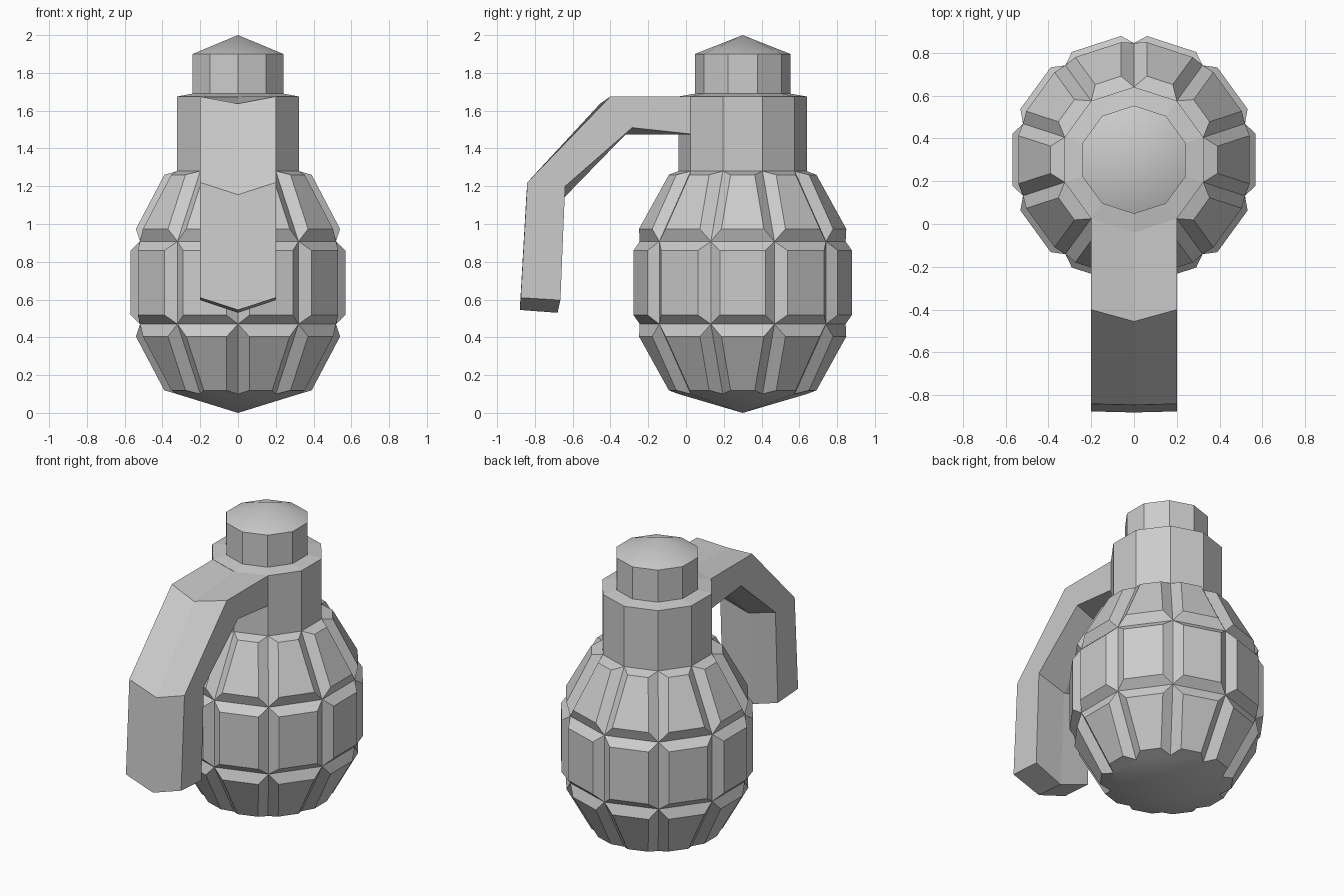
import bpy, bmesh, math

if "Cube" in bpy.data.objects:
    bpy.data.objects.remove(bpy.data.objects["Cube"])

SIDES, AXIS_Y = 10, 0.30


def finish(bm, name):
    bmesh.ops.recalc_face_normals(bm, faces=bm.faces)
    mesh = bpy.data.meshes.new(name)
    bm.to_mesh(mesh)
    bm.free()
    obj = bpy.data.objects.new(name, mesh)
    bpy.context.collection.objects.link(obj)
    return obj


def lathe(name, profile, panel_bands=()):
    """Spin (radius, z) points, bottom to top; raise panels on chosen bands."""
    bm = bmesh.new()
    rings = []
    for r, z in profile:
        if r == 0:
            rings.append([bm.verts.new((0, AXIS_Y, z))] * SIDES)
        else:
            angles = [math.tau * k / SIDES - math.pi / 2 for k in range(SIDES)]
            rings.append([bm.verts.new((r * math.cos(a), AXIS_Y + r * math.sin(a), z))
                          for a in angles])
    panels = []
    for i, (low, high) in enumerate(zip(rings, rings[1:])):
        for k in range(SIDES):
            n = (k + 1) % SIDES
            corners = list(dict.fromkeys((low[k], low[n], high[n], high[k])))
            face = bm.faces.new(corners)
            face.smooth = len(corners) == 3   # cone tips are smooth
            if i in panel_bands:
                panels.append(face)
    bm.normal_update()
    if panels:
        bmesh.ops.inset_individual(bm, faces=panels, thickness=0.048, depth=0.05,
                                   use_even_offset=True)
    return finish(bm, name)


# Segmented body, neck and top cap
lathe("body", [(0, 0), (0.34, 0.10), (0.545, 0.47), (0.545, 0.908), (0.34, 1.28)],
      panel_bands=(1, 2, 3))
lathe("neck", [(0.34, 1.28), (0.34, 1.675), (0.253, 1.69)])
lathe("top_cap", [(0.253, 1.69), (0.253, 1.90), (0, 2.0)])

# Bent lever: each station gives (y, z) of side outer, centre outer,
# centre inner and side inner edges
stations = [
    [(0.04, 1.675), (-0.02, 1.675), (-0.02, 1.475), (0.04, 1.475)],
    [(-0.40, 1.675), (-0.455, 1.637), (-0.33, 1.475), (-0.285, 1.51)],
    [(-0.84, 1.22), (-0.845, 1.155), (-0.645, 1.14), (-0.64, 1.20)],
    [(-0.875, 0.61), (-0.88, 0.545), (-0.68, 0.53), (-0.665, 0.597)],
]
bm = bmesh.new()
loops = []
for so, co, ci, si in stations:
    section = [(-0.2, *so), (0, *co), (0.2, *so), (0.2, *si), (0, *ci), (-0.2, *si)]
    loops.append([bm.verts.new(p) for p in section])
for a, b in zip(loops, loops[1:]):
    for k in range(6):
        n = (k + 1) % 6
        bm.faces.new((a[k], a[n], b[n], b[k]))
for end in (loops[0], loops[-1]):
    for k in (0, 1):
        bm.faces.new((end[k], end[k + 1], end[4 - k], end[5 - k]))
finish(bm, "lever")
